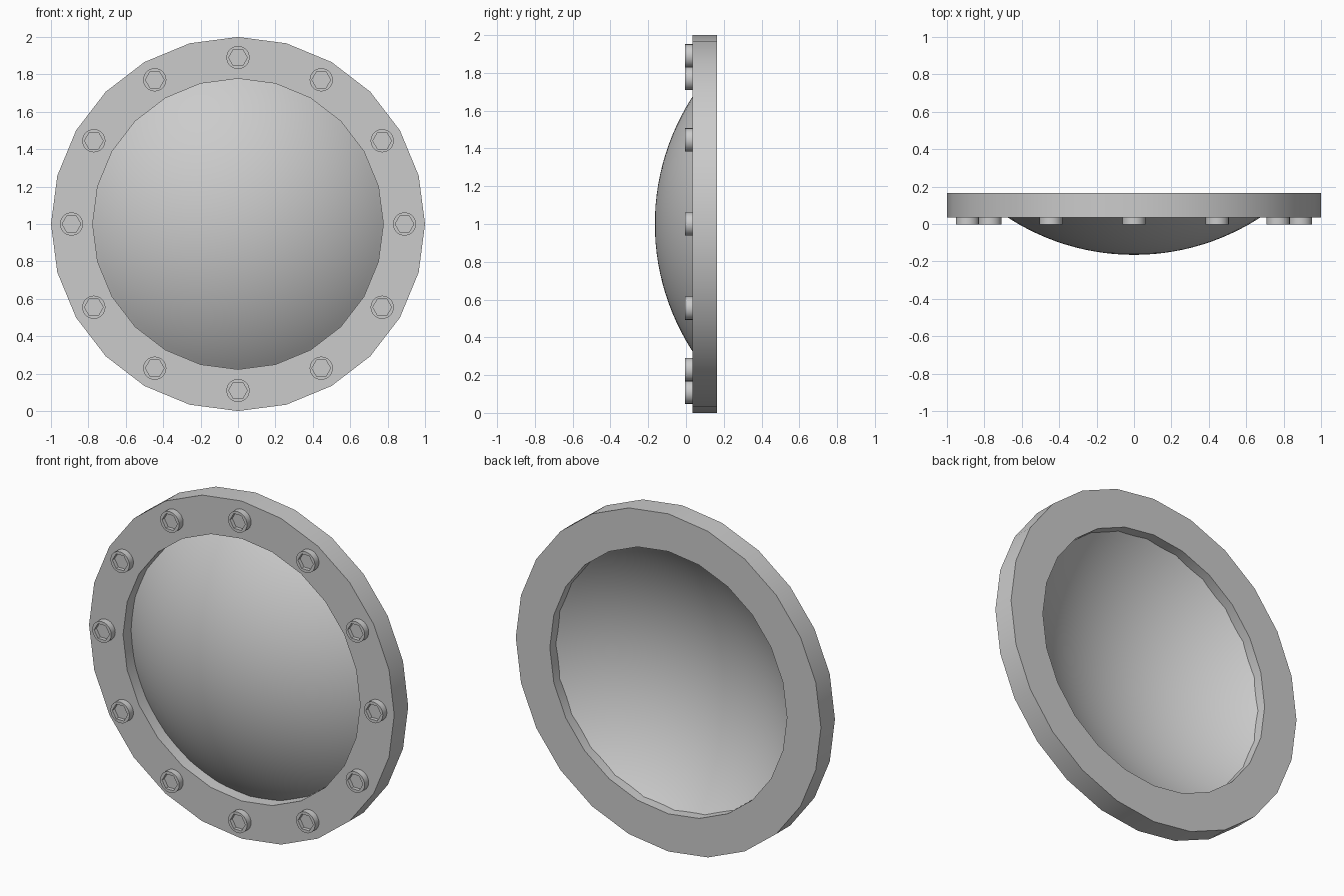
import bpy, bmesh
from math import sin, cos, pi, radians, sqrt, asin

cube = bpy.data.objects.get("Cube")
if cube:
    bpy.data.objects.remove(cube)

grey = bpy.data.materials.new("light_grey_metal")
grey.use_nodes = True
colour = (0.6, 0.6, 0.6, 1)
grey.diffuse_color = colour
grey.node_tree.nodes["Principled BSDF"].inputs["Base Color"].default_value = colour


def round_radius(r):
    return lambda a: r


def hex_radius(r):
    # distance to the edge of a hexagon with corners pointing sideways
    return lambda a: r * cos(pi / 6) / cos(a % (pi / 3) - pi / 6)


def lathe(name, rings, sides, centre=(0, 0, 1), closed=False):
    """Sweep (radius function, y) rings around the y axis, from the front centre outwards."""
    bm = bmesh.new()
    loops = []
    for radius, y in rings:
        angles = [2 * pi * i / sides for i in range(sides)]
        loops.append([bm.verts.new((radius(a) * cos(a), y, radius(a) * sin(a))) for a in angles])
    pairs = list(zip(loops, loops[1:]))
    if closed:
        pairs.append((loops[-1], loops[0]))
    for p, q in pairs:
        for i in range(sides):
            k = (i + 1) % sides
            bm.faces.new((p[i], q[i], q[k], p[k]))
    bmesh.ops.remove_doubles(bm, verts=bm.verts, dist=1e-5)
    mesh = bpy.data.meshes.new(name)
    bm.to_mesh(mesh)
    bm.free()
    mesh.materials.append(grey)
    obj = bpy.data.objects.new(name, mesh)
    obj.location = centre
    bpy.context.collection.objects.link(obj)
    bpy.ops.object.select_all(action="DESELECT")
    obj.select_set(True)
    bpy.context.view_layer.objects.active = obj
    bpy.ops.object.shade_smooth_by_angle(angle=radians(30))
    return obj


FRONT, BACK = 0.034, 0.165
OUTER, INNER = 1.0, 0.777

# Flat mounting ring
lathe("mounting_ring", [(round_radius(INNER), FRONT), (round_radius(OUTER), FRONT),
                        (round_radius(OUTER), BACK), (round_radius(INNER), BACK)],
      24, closed=True)

# Shallow dome shell, its rim buried in the ring
R, APEX, RIM, STEPS = 1.24, -0.165, 0.79, 16
dome = []
for i in range(STEPS + 1):
    t = asin(RIM / R) * i / STEPS
    dome.append((round_radius(R * sin(t)), APEX + R * (1 - cos(t))))
lathe("dome", dome, 64)

# Twelve socket head bolts
HEAD, FLOOR = -0.004, 0.018
socket, shank = hex_radius(0.05), round_radius(0.062)
for i in range(12):
    a = 2 * pi * i / 12
    lathe(f"bolt_{i + 1}", [(round_radius(0), FLOOR), (socket, FLOOR), (socket, HEAD),
                            (shank, HEAD), (shank, FRONT + 0.002)],
          24, centre=(0.89 * cos(a), 0, 1 + 0.89 * sin(a)))
